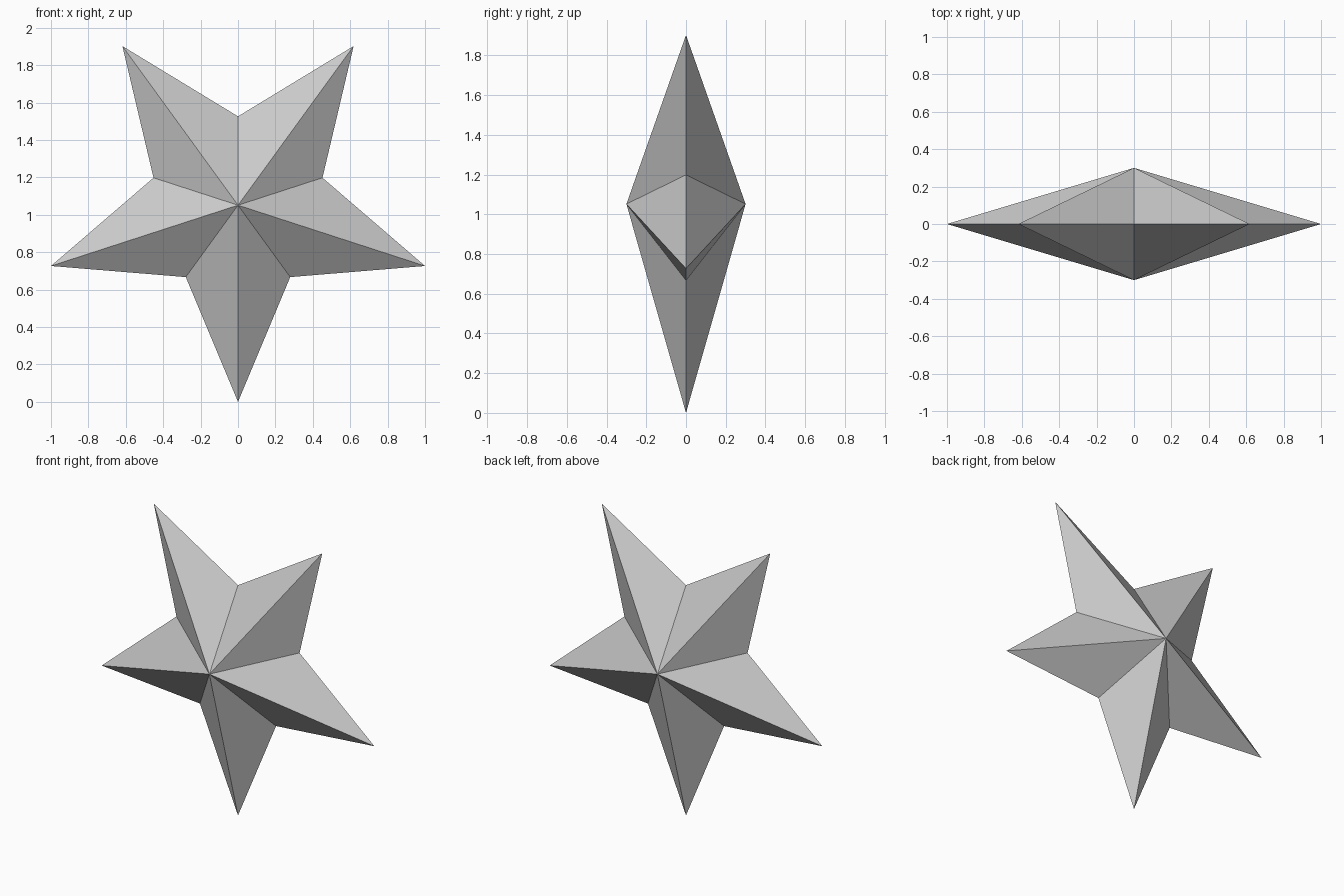
import bpy, bmesh
from math import cos, sin, pi

if "Cube" in bpy.data.objects:
    bpy.data.objects.remove(bpy.data.objects["Cube"])

R_TIP = 1 / cos(pi / 10)   # tip radius giving a 2 unit width
R_NOTCH = 0.475            # radius of the inner corners
DEPTH = 0.30               # apex distance in front and behind

bm = bmesh.new()

# Star outline, one tip pointing straight down to z = 0
rim = []
for i in range(10):
    r = R_NOTCH if i % 2 else R_TIP
    a = -pi / 2 + i * pi / 5
    rim.append(bm.verts.new((r * cos(a), 0, R_TIP + r * sin(a))))

# Front and back apexes, joined to every outline edge by flat facets
front = bm.verts.new((0, -DEPTH, R_TIP))
back = bm.verts.new((0, DEPTH, R_TIP))
for i in range(10):
    a, b = rim[i], rim[(i + 1) % 10]
    bm.faces.new((a, b, front))
    bm.faces.new((b, a, back))

bmesh.ops.recalc_face_normals(bm, faces=bm.faces)
mesh = bpy.data.meshes.new("faceted_star")
bm.to_mesh(mesh)
bm.free()
bpy.context.collection.objects.link(bpy.data.objects.new("faceted_star", mesh))
